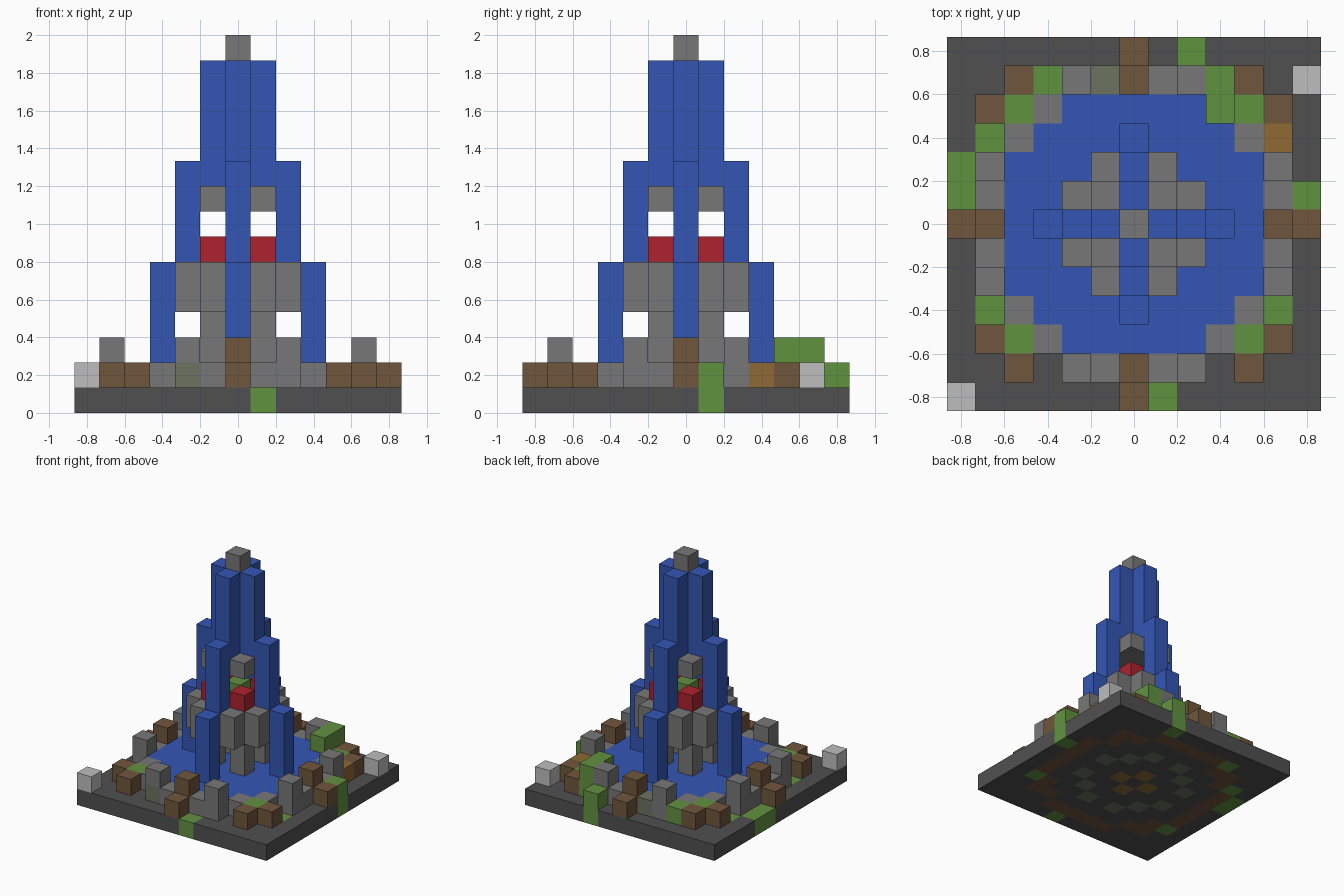
import bpy
import bmesh
from mathutils import Vector

U = 2 / 15          # edge of one cube
R = 6               # cubes from the middle to the rim

cube = bpy.data.objects.get("Cube")
if cube:
    bpy.data.objects.remove(cube)


def srgb(*rgb):
    return tuple((c / 255 / 12.92) if c < 11 else ((c / 255 + 0.055) / 1.055) ** 2.4
                 for c in rgb) + (1.0,)


COLOURS = {
    "dark_stone": srgb(80, 80, 80),
    "stone": srgb(119, 119, 119),
    "pale_stone": srgb(190, 190, 190),
    "water": srgb(52, 86, 180),
    "leaf": srgb(97, 146, 64),
    "wood": srgb(112, 86, 60),
    "ochre": srgb(142, 106, 52),
    "red": srgb(172, 34, 46),
    "mossy_stone": srgb(108, 114, 96),
}
MATS = {}
for name, colour in COLOURS.items():
    mat = bpy.data.materials.new(name)
    mat.diffuse_color = colour
    mat.use_nodes = True
    bsdf = mat.node_tree.nodes["Principled BSDF"]
    bsdf.inputs["Base Color"].default_value = colour
    bsdf.inputs["Roughness"].default_value = 0.9
    MATS[name] = mat

cells = {}          # (x, y, level) -> (part, material)


def put(part, mat, spots, low, high=None):
    """Stack cubes from level low to level high on each spot."""
    for x, y in spots:
        for z in range(low, (low if high is None else high) + 1):
            cells[x, y, z] = (part, mat)


def around(a, b):
    """All spots that mirror (a, b) across both axes and the diagonal."""
    return {(s * p, t * q) for p, q in ((a, b), (b, a))
            for s in (-1, 1) for t in (-1, 1)}


def block(r):
    return [(x, y) for x in range(-r, r + 1) for y in range(-r, r + 1)]


# Base slab, with earth under the pool wall and coloured cubes let in
put("base", "dark_stone", block(R), 0)
for a, b in ((5, 0), (5, 1), (5, 2), (4, 3), (4, 4)):
    put("base_earth", "wood", around(a, b), 0)
put("base_core", "ochre", around(1, 0), 0)
put("base_moss", "mossy_stone", around(3, 1) | around(2, 2), 0)
put("base_grass", "leaf", [(1, -6), (6, 1), (2, 6), (-6, 1), (-6, 2),
                           (5, -3), (-5, -3), (-5, 3), (-3, 5)], 0)

# Pool
put("pool_water", "water", [(x, y) for x, y in block(4) if abs(x) + abs(y) <= 6], 1)

# Pool wall, with taller posts, wooden gates and steps
put("pool_wall", "stone", around(5, 1) | around(4, 3), 1)
put("pool_posts", "stone", around(5, 2), 1, 2)
put("pool_gates", "wood", around(5, 0), 1, 2)
put("pool_steps", "wood", around(6, 0), 1)
put("corner_logs", "wood", around(5, 4), 1)
put("corner_bushes", "leaf", around(4, 4), 1)

# Odd cubes that break the symmetry
put("hedge", "leaf", [(3, 5), (3, 4)], 1, 2)
put("small_bushes", "leaf", [(-3, 5), (2, 6), (6, 1)], 1)
put("ochre_block", "ochre", [(5, 3)], 1)
put("mossy_blocks", "mossy_stone", [(-2, -5), (-1, 5)], 1)
put("corner_lamps", "pale_stone", [(-6, -6), (6, 5)], 1)

# Lower basin on four legs
put("basin_legs", "stone", around(1, 1), 1, 3)
put("lower_basin", "stone", block(1), 4, 5)
put("lower_basin_rim", "stone", around(2, 1), 4, 5)
put("lower_basin_rim", "stone", around(2, 0), 4)

# Red corners, upper basin and the spout
put("red_corners", "red", around(1, 1), 6)
put("centre_plant", "leaf", [(0, 0)], 6)
put("upper_basin", "stone", block(1), 8)
put("spout", "stone", [(0, 0)], 9, 14)

# Falling water in three tiers
put("upper_falls", "water", around(1, 0), 9, 13)
put("middle_falls", "water", around(2, 0), 5, 9)
put("lower_falls", "water", around(3, 0), 2, 5)

# Skin each part, keeping only faces that are not covered by a neighbour
DIRS = [Vector(d) for d in ((1, 0, 0), (-1, 0, 0), (0, 1, 0),
                            (0, -1, 0), (0, 0, 1), (0, 0, -1))]


def add_face(bm, centre, d):
    a = Vector((d.y, d.z, d.x)) / 2
    b = d.cross(a)
    corners = (a + b, b - a, -a - b, a - b)
    bm.faces.new([bm.verts.new((centre + d / 2 + c) * U) for c in corners])


parts = {}
for spot, (part, mat) in cells.items():
    parts.setdefault(part, (mat, []))[1].append(spot)

for part, (mat, spots) in parts.items():
    bm = bmesh.new()
    for x, y, z in spots:
        for d in DIRS:
            if (x + int(d.x), y + int(d.y), z + int(d.z)) not in cells:
                add_face(bm, Vector((x, y, z + 0.5)), d)
    bmesh.ops.remove_doubles(bm, verts=bm.verts, dist=0.001)
    mesh = bpy.data.meshes.new(part)
    bm.to_mesh(mesh)
    bm.free()
    mesh.materials.append(MATS[mat])
    bpy.context.collection.objects.link(bpy.data.objects.new(part, mesh))
